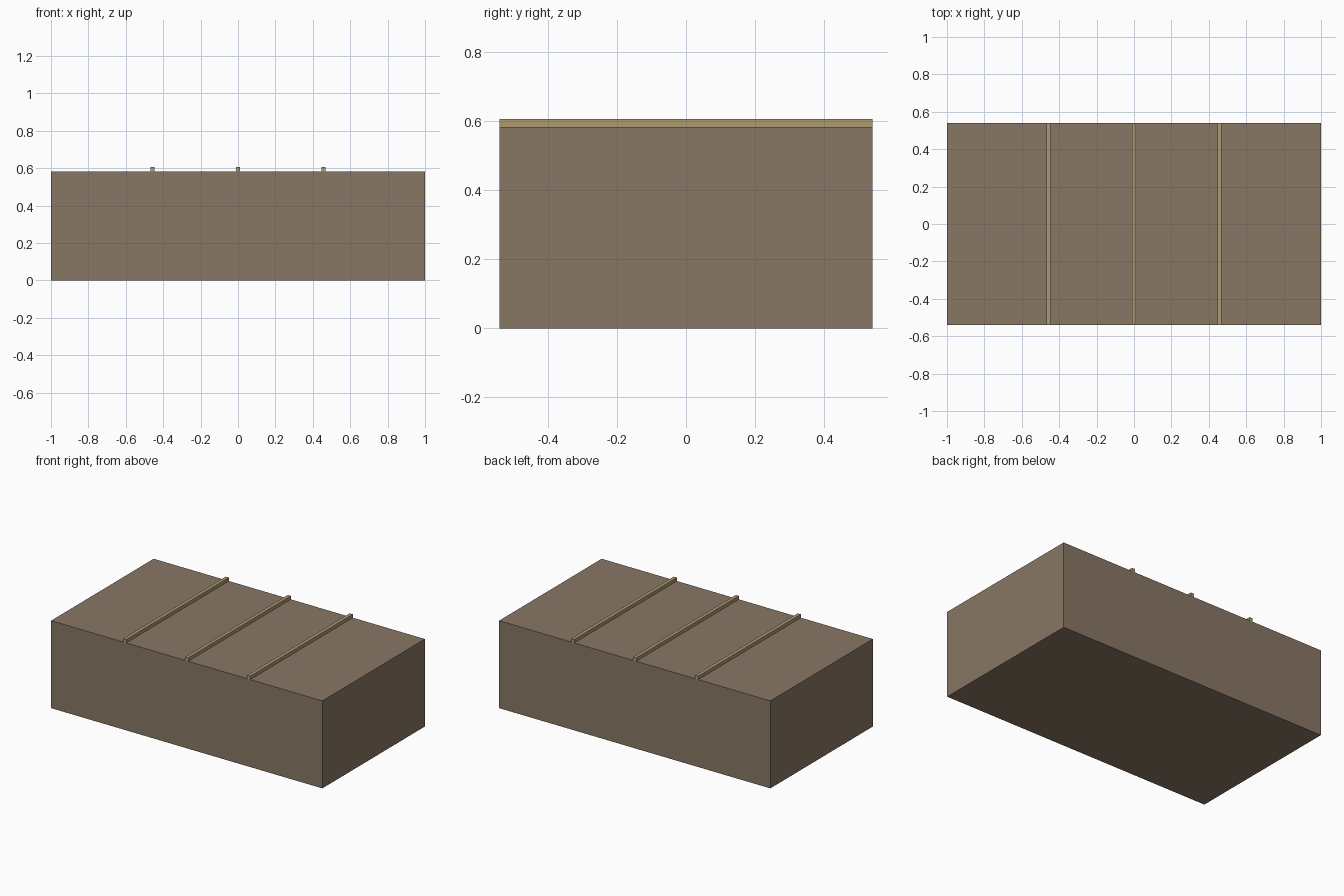
import bpy

if "Cube" in bpy.data.objects:
    bpy.data.objects.remove(bpy.data.objects["Cube"])

LENGTH, DEPTH = 2.0, 1.08
BODY_H, STRIP_H, STRIP_W = 0.583, 0.023, 0.023


def material(name, rgb):
    mat = bpy.data.materials.new(name)
    mat.diffuse_color = (*rgb, 1.0)
    mat.use_nodes = True
    mat.node_tree.nodes["Principled BSDF"].inputs["Base Color"].default_value = mat.diffuse_color
    return mat


def box(name, size, base, mat):
    """Box of the given size, standing on the base centre point."""
    x, y, z = base
    bpy.ops.mesh.primitive_cube_add(size=1, location=(x, y, z + size[2] / 2))
    obj = bpy.context.object
    obj.name = name
    obj.scale = size
    bpy.ops.object.transform_apply(location=False, rotation=False, scale=True)
    obj.data.materials.append(mat)
    return obj


brown = material("brown", (0.25, 0.185, 0.13))
tan = material("tan", (0.42, 0.32, 0.16))

# Main block
box("body", (LENGTH, DEPTH, BODY_H), (0, 0, 0), brown)

# Three raised strips running front to back across the top
for name, x in (("left", -0.457), ("middle", 0.0), ("right", 0.457)):
    box(f"{name}_top_strip", (STRIP_W, DEPTH, STRIP_H), (x, 0, BODY_H), tan)
